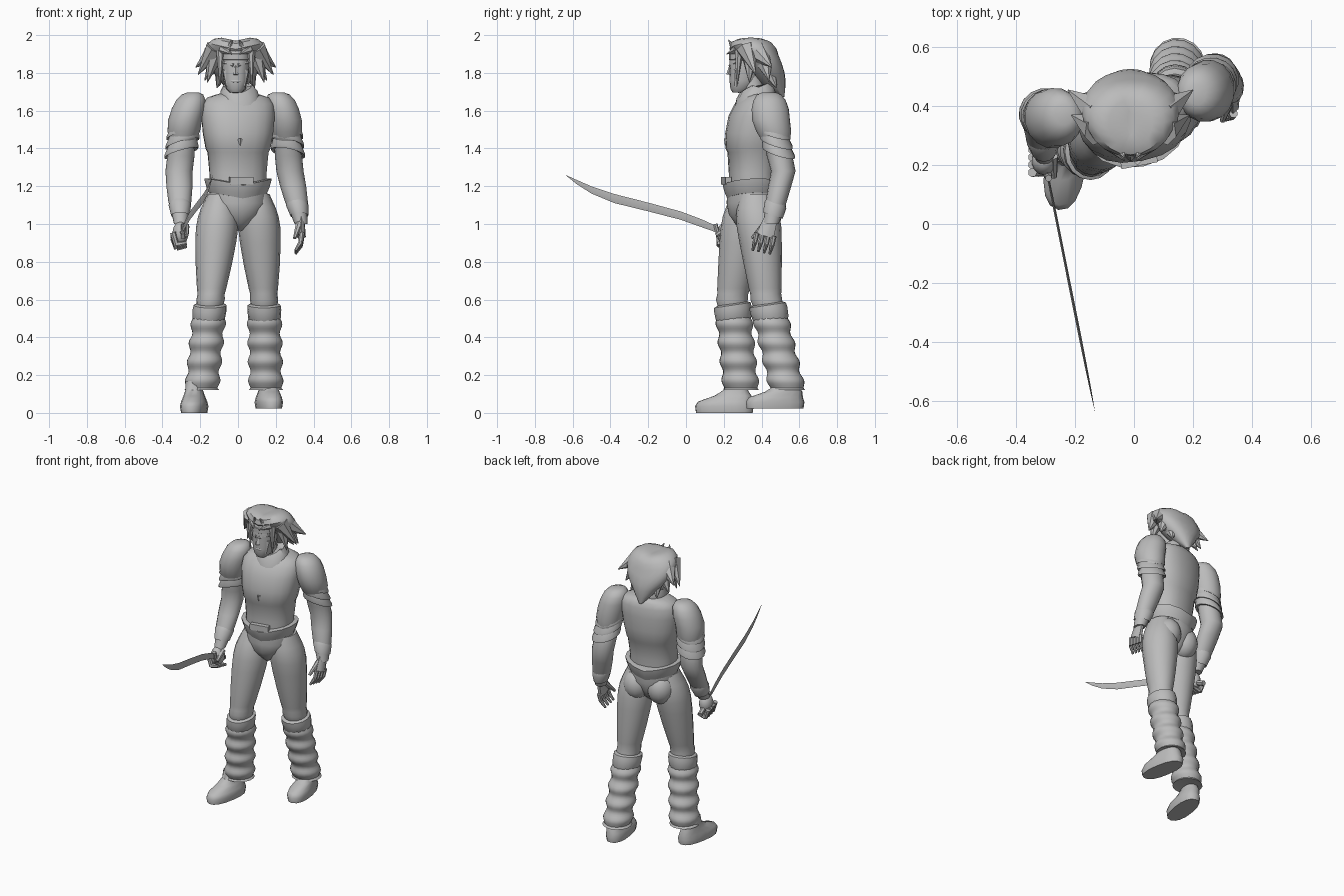
import bpy, bmesh
from math import sin, cos, pi, radians, copysign
from mathutils import Vector, Matrix

default_cube = bpy.data.objects.get("Cube")
if default_cube:
    bpy.data.objects.remove(default_cube, do_unlink=True)

grey = bpy.data.materials.new("plain grey")
grey.use_nodes = True
grey.diffuse_color = (0.5, 0.5, 0.5, 1)
grey.node_tree.nodes["Principled BSDF"].inputs["Base Color"].default_value = grey.diffuse_color
parts = []


def finish(name, bm):
    """Turn a bmesh into a named, grey object."""
    bmesh.ops.recalc_face_normals(bm, faces=bm.faces)
    mesh = bpy.data.meshes.new(name)
    bm.to_mesh(mesh)
    bm.free()
    mesh.materials.append(grey)
    part = bpy.data.objects.new(name, mesh)
    bpy.context.collection.objects.link(part)
    parts.append(part)


def skin(name, rings):
    """Bridge a stack of closed rings and cap both ends."""
    bm = bmesh.new()
    loops = [[bm.verts.new(point) for point in ring] for ring in rings]
    for low, high in zip(loops, loops[1:]):
        count = len(low)
        for i in range(count):
            j = (i + 1) % count
            bm.faces.new((low[i], low[j], high[j], high[i]))
    bm.faces.new(loops[0])
    bm.faces.new(loops[-1])
    finish(name, bm)


def level(dx, dy):
    return 0


def loft(name, rings, turn=0, rise=level, power=1.0, origin=(0, 0, 0), sides=16):
    """Rings (x, y, z, x radius, y radius), turned about z; rise bends their height."""
    spin = Matrix.Rotation(radians(turn), 3, "Z")
    stack = []
    for x, y, z, rx, ry in rings:
        ring = []
        for i in range(sides):
            c, s = cos(2 * pi * i / sides), sin(2 * pi * i / sides)
            dx = rx * copysign(abs(c) ** power, c)
            dy = ry * copysign(abs(s) ** power, s)
            offset = spin @ Vector((dx, dy, rise(dx, dy)))
            ring.append(offset + Vector((x, y, z)) + Vector(origin))
        stack.append(ring)
    skin(name, stack)


def limb(name, joints, profile, turn=0, rise=level):
    """Loft (z, x radius, y radius) around a jointed line that runs downward."""
    rings = []
    for z, rx, ry in profile:
        k = 0
        while k < len(joints) - 2 and z < joints[k + 1][2]:
            k += 1
        top, low = Vector(joints[k]), Vector(joints[k + 1])
        centre = top.lerp(low, (top.z - z) / (top.z - low.z))
        rings.append((centre.x, centre.y, z, rx, ry))
    loft(name, rings, turn, rise)


def spike(name, start, end, r1, r2=0.002, flat=1.0, sides=7):
    """Tapered rod between two points, optionally flattened."""
    start, end = Vector(start), Vector(end)
    along = end - start
    place = (Matrix.Translation((start + end) / 2)
             @ along.to_track_quat("Z", "Y").to_matrix().to_4x4()
             @ Matrix.Diagonal((flat, 1, 1, 1)))
    bm = bmesh.new()
    bmesh.ops.create_cone(bm, cap_ends=True, segments=sides, radius1=r1,
                          radius2=r2, depth=along.length, matrix=place)
    finish(name, bm)


def ball(name, centre, radii):
    place = Matrix.Translation(centre) @ Matrix.Diagonal((*radii, 1))
    bm = bmesh.new()
    bmesh.ops.create_uvsphere(bm, u_segments=14, v_segments=10, radius=1, matrix=place)
    finish(name, bm)


def box(name, centre, size, turn=0):
    place = (Matrix.Translation(centre) @ Matrix.Rotation(radians(turn), 4, "Z")
             @ Matrix.Diagonal((*size, 1)))
    bm = bmesh.new()
    bmesh.ops.create_cube(bm, size=1, matrix=place)
    finish(name, bm)


# Torso, twisted so the right shoulder leads
twist = 11
loft("torso", [(0, .35, 1.18, .15, .12), (0, .35, 1.27, .152, .12),
               (0, .355, 1.38, .162, .132), (0, .355, 1.4, .172, .142),
               (0, .36, 1.48, .187, .148), (0, .37, 1.57, .196, .14),
               (0, .385, 1.635, .192, .122), (0, .395, 1.67, .165, .1),
               (0, .395, 1.69, .1, .085)], twist, power=.85, sides=20)
loft("collar", [(.01, .365, 1.655, .105, .108), (.006, .368, 1.69, .1, .102),
                (0, .37, 1.725, .078, .08), (0, .37, 1.72, .06, .06)], twist,
     rise=lambda dx, dy: .38 * dy + (.3 * abs(dx) if dy < 0 else 0))
spike("chest_stud", (.012, .215, 1.45), (.012, .208, 1.415), .015, sides=4)

# Hips, flared belt and buckle
loft("pelvis", [(0, .35, .965, .02, .05), (0, .35, 1.0, .07, .09),
                (0, .345, 1.05, .13, .12), (0, .35, 1.11, .162, .136),
                (0, .35, 1.2, .155, .13)], twist)
for side in (-1, 1):
    ball("buttock", (side * .08, .4 + side * .015, 1.06), (.088, .095, .105))
loft("belt", [(0, .35, 1.125, .158, .134), (0, .35, 1.15, .17, .145),
              (0, .35, 1.18, .179, .155), (0, .35, 1.195, .182, .158),
              (0, .35, 1.2, .15, .13)], twist,
     rise=lambda dx, dy: .2 * abs(dx) + .01, power=.95)
box("buckle", (.017, .213, 1.23), (.125, .03, .04), twist)

# Neck and head
middle = -.012
loft("neck", [(0, .385, 1.64, .07, .065), (middle, .35, 1.72, .055, .06),
              (middle, .34, 1.8, .055, .06)])
loft("head", [(0, .278, 1.695, .03, .03), (0, .29, 1.715, .05, .055),
              (0, .305, 1.76, .065, .075), (0, .315, 1.81, .07, .083),
              (0, .325, 1.84, .076, .096), (0, .33, 1.9, .076, .1),
              (0, .34, 1.95, .055, .08)], origin=(middle, 0, 0), power=.9)
loft("headband", [(0, .33, z, rx, rx + .022) for z, rx in
                  ((1.865, .074), (1.87, .081), (1.9, .081), (1.905, .074))],
     origin=(middle, 0, 0), power=.9)
spike("nose", (middle, .24, 1.85), (middle, .228, 1.79), .007, .015, sides=5)
spike("chin", (middle, .275, 1.735), (middle, .262, 1.7), .032, .024)
ball("mouth", (middle, .245, 1.757), (.035, .016, .012))
for side in (-1, 1):
    spike("brow", (middle + side * .01, .235, 1.84),
          (middle + side * .066, .268, 1.857), .011, .007)
    spike("cheek", (middle + side * .05, .275, 1.815),
          (middle + side * .038, .265, 1.73), .022, .014)

# Hair: a swept-back mass creased along the parting, with pointed locks
loft("hair", [(0, .508, 1.672, .012, .012), (0, .48, 1.71, .055, .045),
              (0, .45, 1.76, .105, .077), (0, .43, 1.8, .145, .092),
              (0, .405, 1.85, .165, .102), (0, .375, 1.89, .165, .116),
              (0, .355, 1.925, .148, .125), (0, .345, 1.955, .115, .11),
              (0, .342, 1.97, .075, .08), (0, .342, 1.97, .012, .04)],
     origin=(middle, 0, 0), rise=lambda dx, dy: .22 * abs(dx), sides=20)
locks = [((.035, .255, 1.93), (.02, .225, 1.975), .02),
         ((.07, .27, 1.925), (.02, .215, 1.9), .025),
         ((.08, .28, 1.92), (.085, .27, 1.73), .024),
         ((.11, .32, 1.93), (.2, .37, 1.79), .055),
         ((.11, .38, 1.91), (.212, .455, 1.83), .06),
         ((.11, .34, 1.9), (.15, .335, 1.75), .05),
         ((.1, .41, 1.87), (.165, .44, 1.76), .055),
         ((.06, .42, 1.84), (.1, .48, 1.72), .06)]
for side in (-1, 1):
    for root, tip, radius in locks:
        spike("hair_lock", (middle + side * root[0], *root[1:]),
              (middle + side * tip[0], *tip[1:]), radius)

# Legs: thigh, rolled legging with a flared cuff, and shoe
thigh = [(.54, .068, .075), (.57, .07, .08), (.6, .075, .084), (.63, .072, .082),
         (.66, .078, .087), (.78, .095, .1), (.9, .108, .112), (.98, .112, .118),
         (1.04, .106, .116), (1.09, .092, .106), (1.16, .065, .085)]
rolls = 4
steps = 32
legging = [(.125, .07, .075), (.12, .094, .095)]
for i in range(1, steps + 1):
    f = i / steps
    bulge = .015 * sin(pi * rolls * f) ** 2
    legging.append((.12 + .4 * f, .08 + bulge, .086 + bulge))
cuff = [(.48, .075, .085), (.5, .086, .094), (.545, .09, .099), (.57, .087, .097),
        (.578, .07, .08)]
shoe = [(0, 0, 0, .064, .152), (0, 0, .035, .07, .157), (0, .004, .06, .064, .145),
        (0, .045, .09, .054, .1), (0, .06, .12, .046, .066), (0, .065, .17, .045, .06)]
legs = {"right": ([(-.1, .32, 1.1), (-.145, .243, .6), (-.192, .292, .12)],
                  (-.232, .203, 0), -9),
        "left": ([(.105, .375, 1.1), (.138, .425, .6), (.148, .538, .12)],
                 (.163, .472, .022), 9)}
for side, (joints, ground, toe_out) in legs.items():
    limb(side + "_thigh", joints, thigh)
    limb(side + "_legging", joints, legging, toe_out)
    limb(side + "_legging_cuff", joints, cuff, rise=lambda dx, dy: .15 * dy)
    loft(side + "_shoe", shoe, toe_out, power=.85, origin=ground)

# Arms: shoulder cap, overlapping slanted bands, forearm and wrist cuff
shoulder = [(1.44, .07, .075), (1.49, .087, .094), (1.55, .091, .102), (1.61, .089, .1),
            (1.655, .079, .087), (1.685, .058, .065), (1.697, .03, .035)]
forearm = [(1, .034, .04), (1.06, .046, .049), (1.12, .061, .056), (1.2, .069, .061),
           (1.28, .072, .065), (1.36, .072, .068), (1.45, .065, .065)]
arms = {"right": [(-.24, .37, 1.69), (-.28, .358, 1.55), (-.312, .385, 1.28),
                  (-.305, .24, 1)],
        "left": [(.215, .44, 1.69), (.248, .45, 1.55), (.275, .515, 1.28),
                 (.334, .45, 1)]}
for side, joints in arms.items():
    outward = -.25 if side == "left" else .25
    limb(side + "_shoulder", joints, shoulder, twist)
    for i in range(3):
        z = 1.375 + .05 * i
        limb(side + "_band", joints, [(z + .008, .068, .065), (z, .091, .086),
             (z + .012, .092, .088), (z + .065, .073, .072)], twist,
             rise=lambda dx, dy: outward * dx - .25 * dy)
    limb(side + "_forearm", joints, forearm)
    limb(side + "_cuff", joints, [(1.05, .04, .045), (1.045, .048, .052),
         (1.1, .06, .058), (1.12, .055, .05)], rise=lambda dx, dy: -.3 * dy)

# Open left hand
spike("left_palm", (.334, .455, 1.04), (.335, .42, .935), .036, .05, flat=.5)
for i in range(4):
    y = .375 + .03 * i
    knuckle = Vector((.338, y, .955 - .006 * i))
    bend = knuckle + Vector((-.006, -.01, -.05))
    spike("left_finger", knuckle, bend, .015, .013)
    spike("left_fingertip", bend, bend + Vector((-.028, -.012, -.045)), .013, .007)
spike("left_thumb", (.325, .42, 1), (.3, .35, .925), .02, .009)

# Right fist around the grip
ball("right_fist", (-.305, .215, .95), (.043, .05, .062))
for i in range(4):
    y = .175 + .026 * i
    spike("right_finger", (-.345, y, .955 - .01 * i), (-.325, y, .885 - .006 * i), .016, .014)
    spike("right_fingertip", (-.325, y, .89 - .006 * i), (-.272, y, .9 - .006 * i), .015, .01)
spike("right_thumb", (-.275, .23, .99), (-.272, .16, .94), .018, .011)

# Curved sword: thin diamond section swept forward
spike("sword_grip", (-.292, .16, .96), (-.318, .3, .905), .014, .017)
spike("sword_guard", (-.29, .155, 1.0), (-.29, .175, .925), .012, .012)
blade = []
for y, z, half in ((.18, .965, .016), (.08, 1.005, .021), (-.03, 1.045, .022),
                   (-.2, 1.09, .023), (-.38, 1.135, .024), (-.5, 1.18, .019),
                   (-.58, 1.223, .011), (-.635, 1.258, .001)):
    x = -.296 + .2 * (.18 - y)
    thick = half * .2
    blade.append([Vector((x, y, z + half)), Vector((x + thick, y, z)),
                  Vector((x, y, z - half)), Vector((x - thick, y, z))])
skin("sword_blade", blade)

# Smooth shading with crisp creases
bpy.ops.object.select_all(action="DESELECT")
for part in parts:
    part.select_set(True)
bpy.context.view_layer.objects.active = parts[0]
bpy.ops.object.shade_smooth_by_angle(angle=radians(42))
